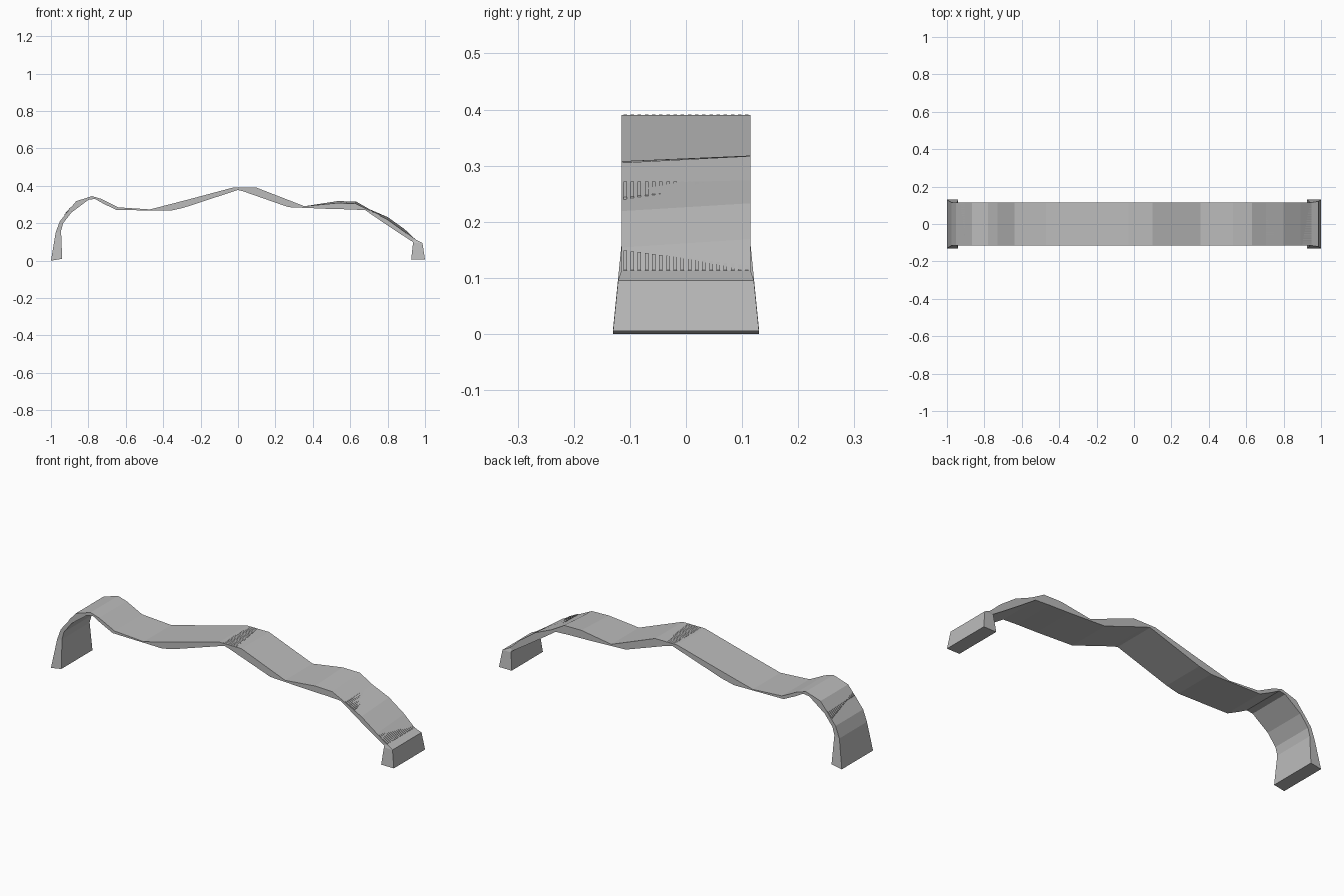
import bpy, bmesh
from mathutils import Vector

cube = bpy.data.objects.get("Cube")
if cube:
    bpy.data.objects.remove(cube, do_unlink=True)

grey = bpy.data.materials.new("plain grey")
grey.use_nodes = True
grey.diffuse_color = (0.5, 0.5, 0.5, 1)
grey.node_tree.nodes["Principled BSDF"].inputs["Base Color"].default_value = (0.5, 0.5, 0.5, 1)


def finish(name, bm):
    bmesh.ops.recalc_face_normals(bm, faces=bm.faces)
    mesh = bpy.data.meshes.new(name)
    bm.to_mesh(mesh)
    bm.free()
    mesh.materials.append(grey)
    obj = bpy.data.objects.new(name, mesh)
    bpy.context.collection.objects.link(obj)
    return obj


def loft(name, sections):
    """Skin matching rings of points and cap both ends."""
    bm = bmesh.new()
    rings = [[bm.verts.new(p) for p in ring] for ring in sections]
    for a, b in zip(rings, rings[1:]):
        for i in range(len(a)):
            j = (i + 1) % len(a)
            bm.faces.new((a[i], a[j], b[j], b[i]))
    bm.faces.new(rings[0])
    bm.faces.new(rings[-1])
    return finish(name, bm)


# Walkway: each station is top (x, z), underside (x, z), back edge lift
HALF = 0.115
stations = [
    ((-0.975, 0.15), (-0.95, 0.145), 0),
    ((-0.953, 0.21), (-0.935, 0.2), 0),
    ((-0.905, 0.27), (-0.89, 0.258), 0),
    ((-0.865, 0.318), (-0.80, 0.325), 0),
    ((-0.78, 0.345), (-0.765, 0.33), 0),
    ((-0.73, 0.33), (-0.72, 0.305), 0),
    ((-0.64, 0.285), (-0.65, 0.271), 0),
    ((-0.47, 0.274), (-0.36, 0.267), 0),
    ((-0.25, 0.331), (-0.29, 0.283), 0),
    ((-0.03, 0.39), (0.0, 0.378), 0),
    ((0.10, 0.39), (0.03, 0.37), 0),
    ((0.355, 0.291), (0.27, 0.286), 0),
    ((0.53, 0.308), (0.48, 0.277), 0.01),
    ((0.63, 0.305), (0.60, 0.274), 0.012),
    ((0.705, 0.268), (0.68, 0.27), 0.006),
    ((0.80, 0.219), (0.79, 0.195), 0.014),
    ((0.89, 0.154), (0.87, 0.142), 0.015),
    ((0.955, 0.108), (0.935, 0.1), 0),
]
loft("walkway", [
    [(tx, -HALF, tz), (tx, HALF, tz + lift), (bx, HALF, bz), (bx, -HALF, bz)]
    for (tx, tz), (bx, bz), lift in stations])


# Flared end feet: each level is outer (x, z), inner (x, z), half width
def foot(name, levels):
    loft(name, [
        [(ox, -w, oz), (ox, w, oz), (ix, w, iz), (ix, -w, iz)]
        for (ox, oz), (ix, iz), w in levels])


foot("right_foot", [((-1.0, 0.0), (-0.94, 0.01), 0.13),
                    ((-0.975, 0.15), (-0.946, 0.16), 0.115)])
foot("left_foot", [((1.0, 0.005), (0.926, 0.005), 0.13),
                   ((0.986, 0.095), (0.936, 0.095), 0.121),
                   ((0.95, 0.113), (0.936, 0.108), 0.115)])


# Fine grip ribs along the joints, tapering in length across the width
def ribs(name, start, end_front, end_back, count, height=0.004):
    bm = bmesh.new()
    start = Vector((start[0], 0, start[1]))
    pitch = 2 * HALF / count
    for i in range(count):
        t = i / (count - 1)
        y = -HALF + pitch * (i + 0.5)
        a = start
        b = Vector((end_front[0], 0, end_front[1])).lerp(
            Vector((end_back[0], 0, end_back[1])), t)
        left, right = Vector((0, y - pitch / 4, 0)), Vector((0, y + pitch / 4, 0))
        up = Vector((0, 0, height))
        lows = [a + left, a + right, b + right, b + left]
        low = [bm.verts.new(p) for p in lows]
        high = [bm.verts.new(p + up) for p in lows]
        bm.faces.new(low)
        bm.faces.new(high)
        for k in range(4):
            m = (k + 1) % 4
            bm.faces.new((low[k], low[m], high[m], high[k]))
    finish(name, bm)


ribs("crest_ribs", (-0.01, 0.388), (0.07, 0.388), (0.035, 0.388), 18, 0.003)
ribs("left_foot_ribs", (0.95, 0.11), (0.90, 0.145), (0.94, 0.118), 18)
ribs("left_slope_ribs", (0.705, 0.268), (0.76, 0.24), (0.72, 0.262), 18)
ribs("right_bend_ribs", (-0.905, 0.27), (-0.895, 0.282), (-0.93, 0.242), 18)
